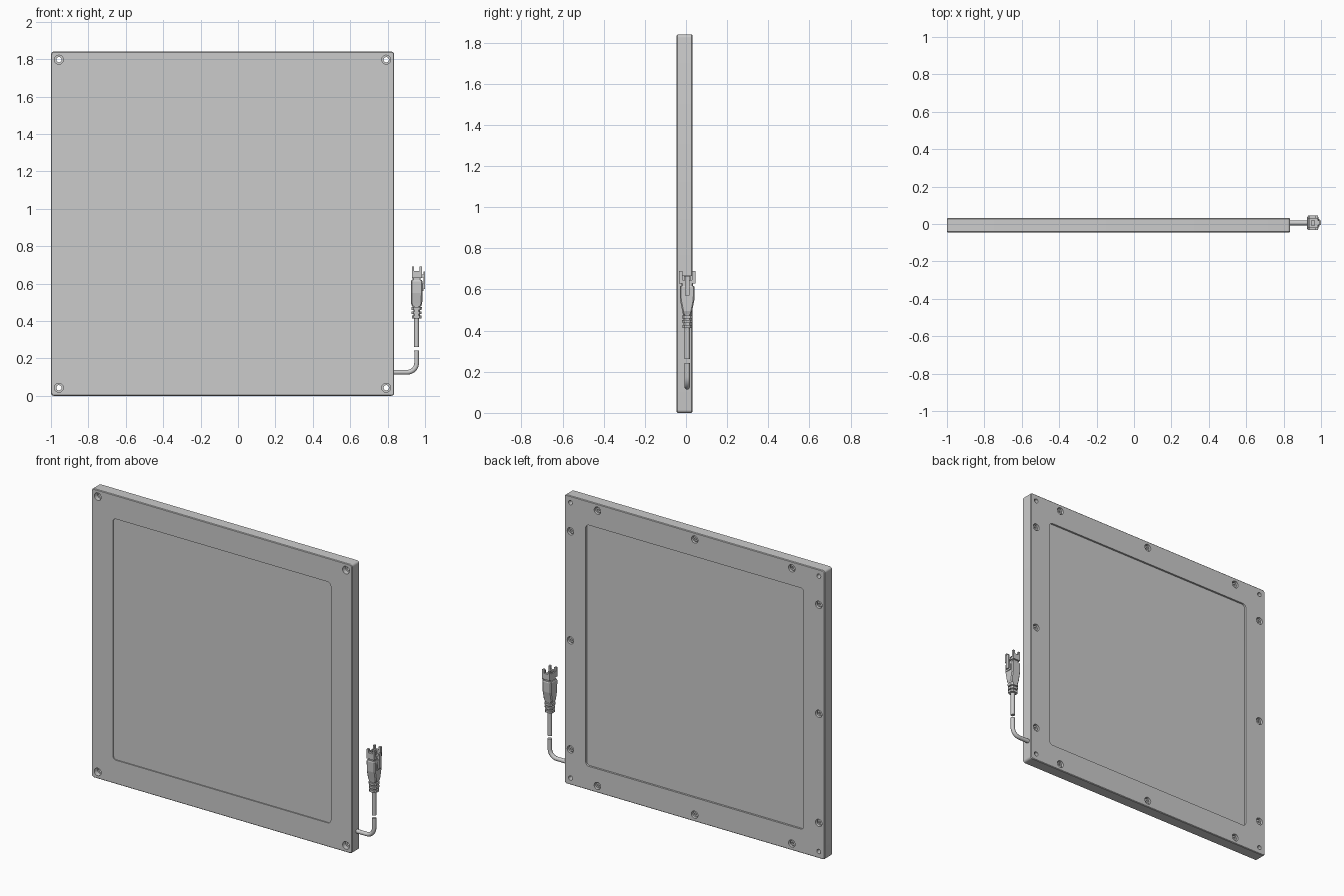
import bpy, bmesh, math
from mathutils import Matrix, Vector

if "Cube" in bpy.data.objects:
    bpy.data.objects.remove(bpy.data.objects["Cube"])

CX, CZ, Y0, Y1 = -0.0825, 0.92, -0.045, 0.031    # panel centre and faces
PX, PY = 0.955, 0.006                            # cable / plug axis


def finish(name, bm, smooth=True):
    bmesh.ops.recalc_face_normals(bm, faces=bm.faces)
    me = bpy.data.meshes.new(name)
    bm.to_mesh(me)
    bm.free()
    ob = bpy.data.objects.new(name, me)
    bpy.context.collection.objects.link(ob)
    if smooth:
        shade(ob)
    return ob


def shade(ob):
    bpy.ops.object.select_all(action='DESELECT')
    bpy.context.view_layer.objects.active = ob
    ob.select_set(True)
    bpy.ops.object.shade_smooth_by_angle(angle=math.radians(35))


def add_box(bm, lo, hi, radius=0, chamfer=0):
    """Box with rounded y-parallel edges and optional small face chamfer."""
    lo, hi = Vector(lo), Vector(hi)
    part = bmesh.new()
    m = Matrix.Translation((lo + hi) / 2) @ Matrix.Diagonal((*(hi - lo), 1))
    bmesh.ops.create_cube(part, size=1, matrix=m)
    if radius:
        es = [e for e in part.edges if abs(e.verts[0].co.y - e.verts[1].co.y) > 1e-5]
        bmesh.ops.bevel(part, geom=es, offset=radius, segments=5, profile=0.5, affect='EDGES')
    if chamfer:
        es = [e for e in part.edges if abs(e.verts[0].co.y - e.verts[1].co.y) < 1e-5]
        bmesh.ops.bevel(part, geom=es, offset=chamfer, segments=1, affect='EDGES')
    me = bpy.data.meshes.new("tmp")
    part.to_mesh(me)
    part.free()
    bm.from_mesh(me)
    bpy.data.meshes.remove(me)


def add_cyl(bm, x, z, r, ya, yb, n=32):
    m = Matrix.Translation((x, (ya + yb) / 2, z)) @ Matrix.Rotation(math.pi / 2, 4, 'X')
    bmesh.ops.create_cone(bm, cap_ends=True, segments=n, radius1=r, radius2=r,
                          depth=yb - ya, matrix=m)


def cut(target, cutter):
    mod = target.modifiers.new("cut", 'BOOLEAN')
    mod.operation, mod.solver, mod.object = 'DIFFERENCE', 'EXACT', cutter
    bpy.context.view_layer.objects.active = target
    bpy.ops.object.modifier_apply(modifier=mod.name)
    bpy.data.objects.remove(cutter)


def loft(name, sections):
    """Chamfered-rectangle sections (z, half x, half y, corner cut) stacked on the plug axis."""
    bm = bmesh.new()
    rings = []
    for z, a, b, c in sections:
        pts = [(a, b - c), (a - c, b), (c - a, b), (-a, b - c),
               (-a, c - b), (c - a, -b), (a - c, -b), (a, c - b)]
        rings.append([bm.verts.new((PX + x, PY + y, z)) for x, y in pts])
    for r, s in zip(rings, rings[1:]):
        for i in range(8):
            bm.faces.new((r[i], r[(i + 1) % 8], s[(i + 1) % 8], s[i]))
    bm.faces.new(rings[0])
    bm.faces.new(rings[-1])
    return finish(name, bm, smooth=False)


def cable(name, pts):
    cu = bpy.data.curves.new(name, 'CURVE')
    cu.dimensions, cu.bevel_depth, cu.bevel_resolution = '3D', 0.013, 5
    cu.use_fill_caps = True
    sp = cu.splines.new('POLY')
    sp.points.add(len(pts) - 1)
    for p, co in zip(sp.points, pts):
        p.co = (*co, 1)
    ob = bpy.data.objects.new(name, cu)
    bpy.context.collection.objects.link(ob)
    bpy.ops.object.select_all(action='DESELECT')
    bpy.context.view_layer.objects.active = ob
    ob.select_set(True)
    bpy.ops.object.convert(target='MESH')
    shade(bpy.context.object)


# panel housing
bm = bmesh.new()
add_box(bm, (-1, Y0, 0), (0.835, Y1, 1.84), 0.015, 0.004)
housing = finish("panel_housing", bm, smooth=False)

corners = [(CX + sx * 0.875, CZ + sz * 0.877) for sx in (-1, 1) for sz in (-1, 1)]
backs = [(CX + sx * 0.875, CZ + dz) for sx in (-1, 1) for dz in (-0.695, 0, 0.695)]
backs += [(CX + dx, CZ + sz * 0.877) for sz in (-1, 1) for dx in (-0.685, 0, 0.685)]

# windows on both faces, front counterbores, back screw pockets
bm = bmesh.new()
W = 0.768
for ya, yb in ((Y0 - 0.05, Y0 + 0.007), (Y1 - 0.012, Y1 + 0.05)):
    add_box(bm, (CX - W, ya, CZ - W), (CX + W, yb, CZ + W), 0.022)
for x, z in corners:
    add_cyl(bm, x, z, 0.024, Y0 - 0.05, Y0 + 0.03)
for x, z in backs:
    add_cyl(bm, x, z, 0.023, Y1 - 0.02, Y1 + 0.05)
cut(housing, finish("cutter", bm, smooth=False))

# mounting holes right through the corners
bm = bmesh.new()
for x, z in corners:
    add_cyl(bm, x, z, 0.014, Y0 - 0.1, Y1 + 0.1)
cut(housing, finish("cutter", bm, smooth=False))
shade(housing)

# screws sunk into the back pockets
bm = bmesh.new()
for x, z in backs:
    add_cyl(bm, x, z, 0.017, Y1 - 0.022, Y1 - 0.009, 24)
screws = finish("back_screws", bm, smooth=False)
bm = bmesh.new()
for x, z in backs:
    add_cyl(bm, x, z, 0.008, Y1 - 0.016, Y1 + 0.01, 6)
cut(screws, finish("cutter", bm, smooth=False))
shade(screws)

# cable with a short break in it
R, ZC = 0.05, 0.126
bend = [(PX - R + R * math.sin(t), PY, ZC + R - R * math.cos(t))
        for t in (math.pi / 2 * i / 10 for i in range(11))]
cable("cable_lower", [(0.82, PY, ZC)] + bend + [(PX, PY, 0.243)])
cable("cable_upper", [(PX, PY, 0.262), (PX, PY, 0.43)])

# ribbed strain relief
relief = []
for i in range(3):
    z, g = 0.413 + i * 0.023, i * 0.001
    relief += [(z, 0.025 + g, 0.023 + g, 0.01), (z + 0.015, 0.026 + g, 0.024 + g, 0.01),
               (z + 0.015, 0.018, 0.017, 0.007), (z + 0.023, 0.018, 0.017, 0.007)]
loft("strain_relief", relief)

# plug body, tapering down to the cable
loft("plug_body", [(0.478, 0.024, 0.021, 0.006), (0.495, 0.030, 0.024, 0.006),
                   (0.55, 0.031, 0.035, 0.006), (0.612, 0.031, 0.036, 0.006),
                   (0.618, 0.028, 0.033, 0.006)])
loft("plug_neck", [(0.617, 0.022, 0.028, 0.004), (0.632, 0.022, 0.028, 0.004)])

# plug head: open socket with raised corner prongs
bm = bmesh.new()
add_box(bm, (0.930, PY - 0.039, 0.63), (0.983, PY + 0.039, 0.645))
for s in (-1, 1):
    ya, yb = sorted((PY + s * 0.039, PY + s * 0.024))
    add_box(bm, (0.930, ya, 0.645), (0.983, yb, 0.668))
    for xa, xb in ((0.930, 0.942), (0.970, 0.983)):
        add_box(bm, (xa, ya, 0.668), (xb, yb, 0.69))
add_box(bm, (0.930, PY - 0.024, 0.645), (0.938, PY + 0.024, 0.668))
finish("plug_head", bm, smooth=False)

# contact tongue and side latch
bm = bmesh.new()
add_box(bm, (0.948, PY - 0.016, 0.645), (0.966, PY + 0.016, 0.665))
finish("contact_tongue", bm, smooth=False)
bm = bmesh.new()
add_box(bm, (0.991, PY - 0.012, 0.57), (1.0, PY + 0.012, 0.665))
add_box(bm, (0.978, PY - 0.012, 0.632), (0.992, PY + 0.012, 0.648))
add_box(bm, (0.983, PY - 0.020, 0.56), (0.991, PY + 0.020, 0.60))
finish("latch_lever", bm, smooth=False)
